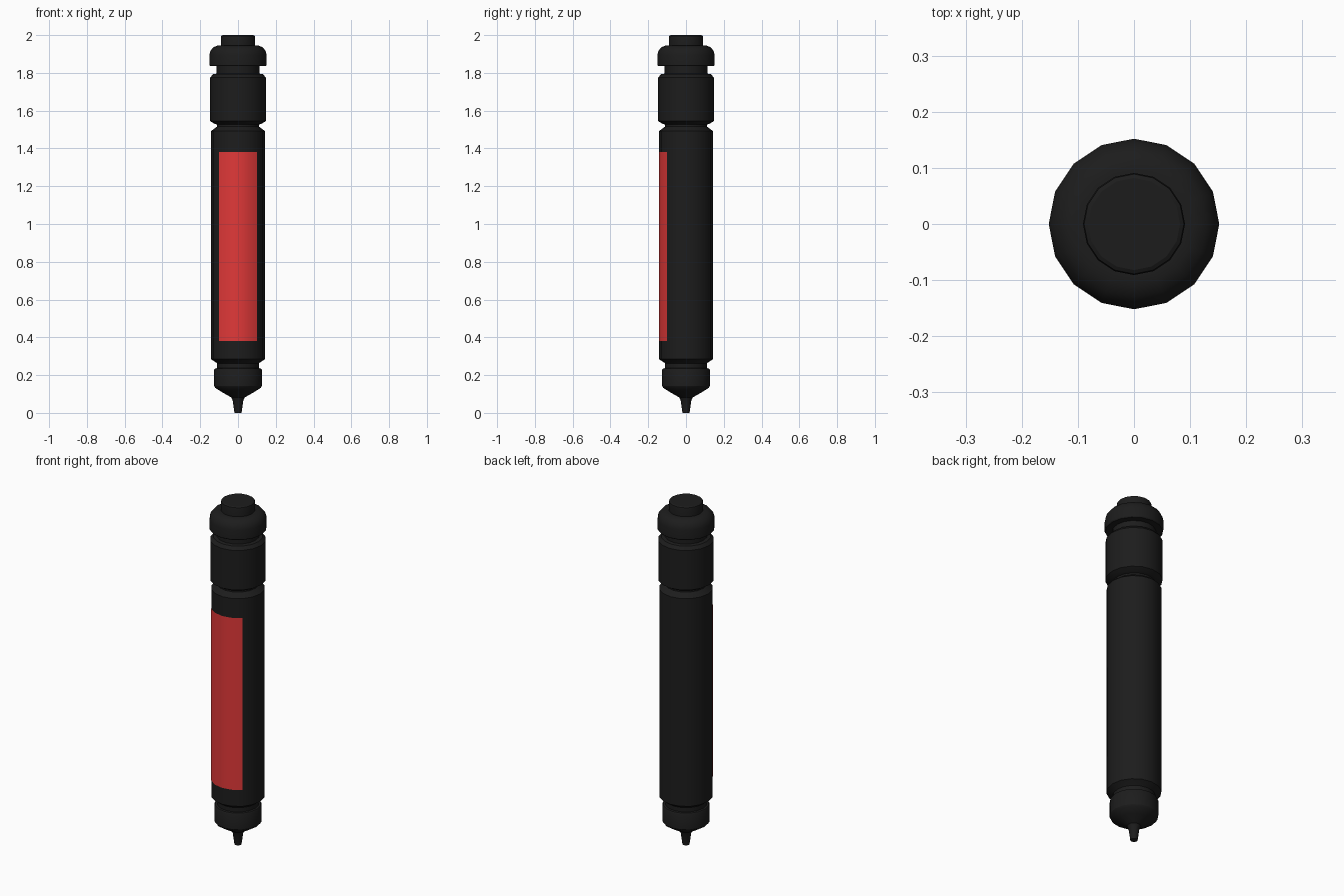
import bpy, bmesh, math

if "Cube" in bpy.data.objects:
    bpy.data.objects.remove(bpy.data.objects["Cube"])

SIDES = 16


def material(name, rgb):
    m = bpy.data.materials.new(name)
    m.diffuse_color = (*rgb, 1)
    m.use_nodes = True
    m.node_tree.nodes["Principled BSDF"].inputs["Base Color"].default_value = m.diffuse_color
    return m


BLACK = material("black_plastic", (0.012, 0.012, 0.012))
RED = material("red_label", (0.75, 0.04, 0.04))


def lathe(name, profile, mat, start=0, steps=SIDES, caps=True):
    """Revolve (radius, z) points around z; a partial sweep gives a curved sheet."""
    full = steps == SIDES
    bm = bmesh.new()
    count = steps if full else steps + 1
    rings = []
    for r, z in profile:
        angles = [2 * math.pi * (start + i) / SIDES for i in range(count)]
        rings.append([bm.verts.new((r * math.cos(a), r * math.sin(a), z)) for a in angles])
    for lo, hi in zip(rings, rings[1:]):
        for i in range(steps):
            j = (i + 1) % count
            bm.faces.new((lo[i], lo[j], hi[j], hi[i]))
    if full and caps:
        bm.faces.new(rings[0][::-1])
        bm.faces.new(rings[-1])
    me = bpy.data.meshes.new(name)
    bm.to_mesh(me)
    bm.free()
    me.materials.append(mat)
    ob = bpy.data.objects.new(name, me)
    bpy.context.collection.objects.link(ob)
    bpy.ops.object.select_all(action='DESELECT')
    ob.select_set(True)
    bpy.context.view_layer.objects.active = ob
    bpy.ops.object.shade_smooth_by_angle(angle=math.radians(30))
    return ob


# Whole turned body: tip, nose, barrel, collar and cap in one continuous profile
lathe("pen_body", [
    (0.019, 0.0), (0.028, 0.065), (0.036, 0.082), (0.085, 0.11), (0.120, 0.132),
    (0.126, 0.142), (0.126, 0.228), (0.122, 0.235), (0.111, 0.237),
    (0.111, 0.262), (0.118, 0.268), (0.142, 0.284),
    (0.142, 1.492), (0.116, 1.512), (0.111, 1.516),
    (0.111, 1.526), (0.124, 1.53), (0.148, 1.545),
    (0.148, 1.775), (0.132, 1.793), (0.113, 1.796),
    (0.113, 1.836), (0.148, 1.836), (0.152, 1.842),
    (0.152, 1.895), (0.146, 1.917), (0.130, 1.936), (0.108, 1.945), (0.091, 1.945),
], BLACK)

# Push button on top
lathe("push_button", [(0.091, 1.935), (0.091, 1.985), (0.089, 1.996), (0.082, 2.0)], BLACK)

# Curved label over the four front facets
lathe("front_label", [(0.1432, 0.38), (0.1432, 1.38)], RED, start=10, steps=4)
